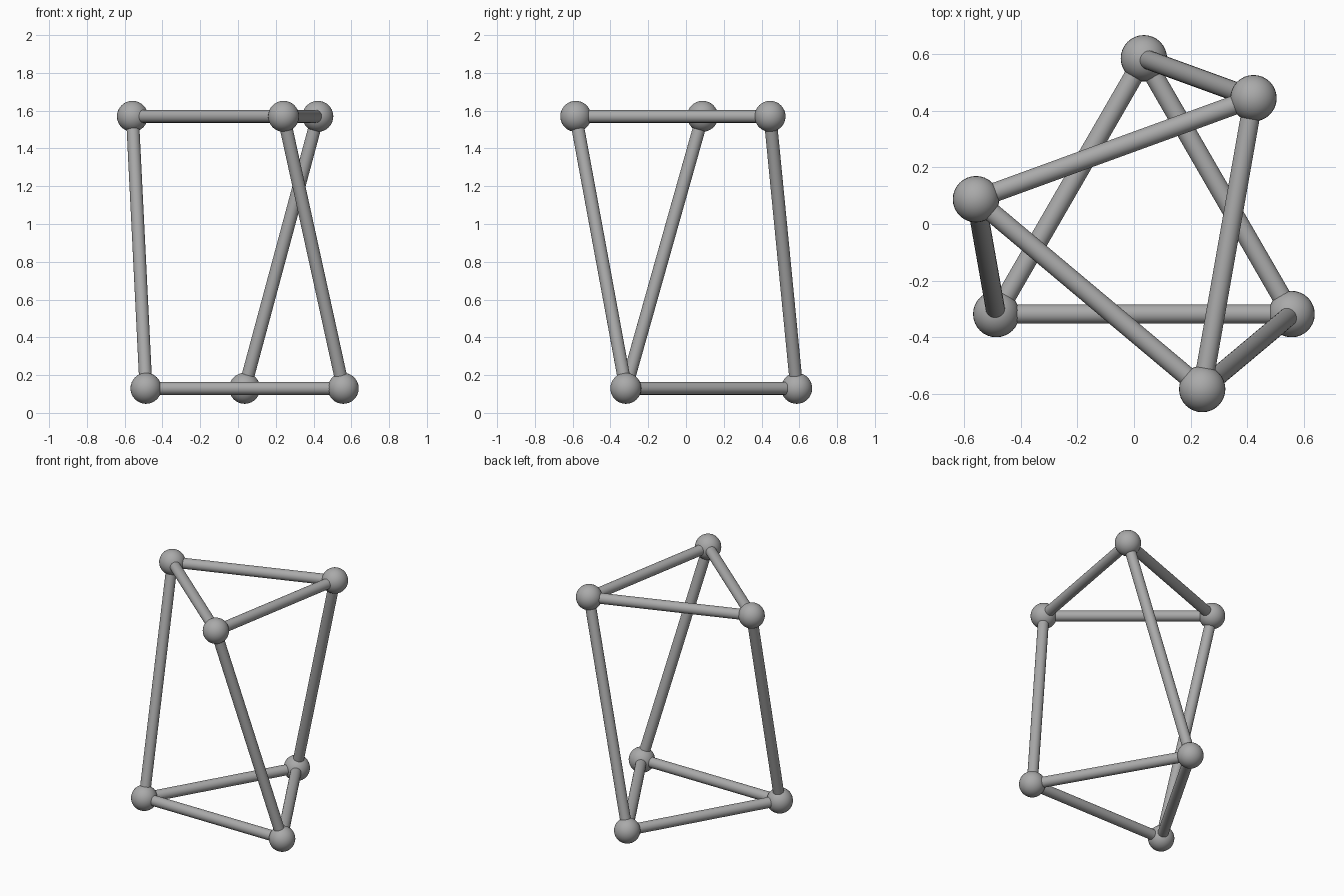
import bpy
from math import cos, sin, radians
from mathutils import Vector

default = bpy.data.objects.get("Cube")
if default:
    bpy.data.objects.remove(default, do_unlink=True)

# Single grey material
grey = bpy.data.materials.new("plain grey")
grey.use_nodes = True
COLOUR = (0.4, 0.4, 0.4, 1)
grey.diffuse_color = COLOUR
grey.node_tree.nodes["Principled BSDF"].inputs["Base Color"].default_value = COLOUR

CENTRE = Vector((0.035, -0.017, 0))
RING_RADIUS = 0.603
BALL_RADIUS = 0.082
ROD_RADIUS = 0.034


def finish(name):
    obj = bpy.context.object
    obj.name = name
    obj.data.name = name
    obj.data.materials.append(grey)
    bpy.ops.object.shade_smooth_by_angle()


def triangle(start, z):
    """Three corners of an equilateral triangle, starting at an angle."""
    angles = [radians(start + 120 * i) for i in range(3)]
    return [CENTRE + Vector((RING_RADIUS * cos(a), RING_RADIUS * sin(a), z))
            for a in angles]


def ball(name, position):
    bpy.ops.mesh.primitive_uv_sphere_add(
        segments=32, ring_count=16, radius=BALL_RADIUS, location=position)
    finish(name)


def rod(name, a, b):
    span = b - a
    bpy.ops.mesh.primitive_cylinder_add(
        vertices=32, radius=ROD_RADIUS, depth=span.length,
        location=(a + b) / 2,
        rotation=span.to_track_quat('Z', 'Y').to_euler())
    finish(name)


# The upper triangle is twisted against the lower one
lower = triangle(90, 0.13)
upper = triangle(50, 1.57)

for i in range(3):
    j = (i + 1) % 3
    # Joints
    ball(f"lower_joint_{i + 1}", lower[i])
    ball(f"upper_joint_{i + 1}", upper[i])
    # Horizontal bars and leaning struts
    rod(f"lower_bar_{i + 1}", lower[i], lower[j])
    rod(f"upper_bar_{i + 1}", upper[i], upper[j])
    rod(f"leaning_strut_{i + 1}", lower[i], upper[i])
